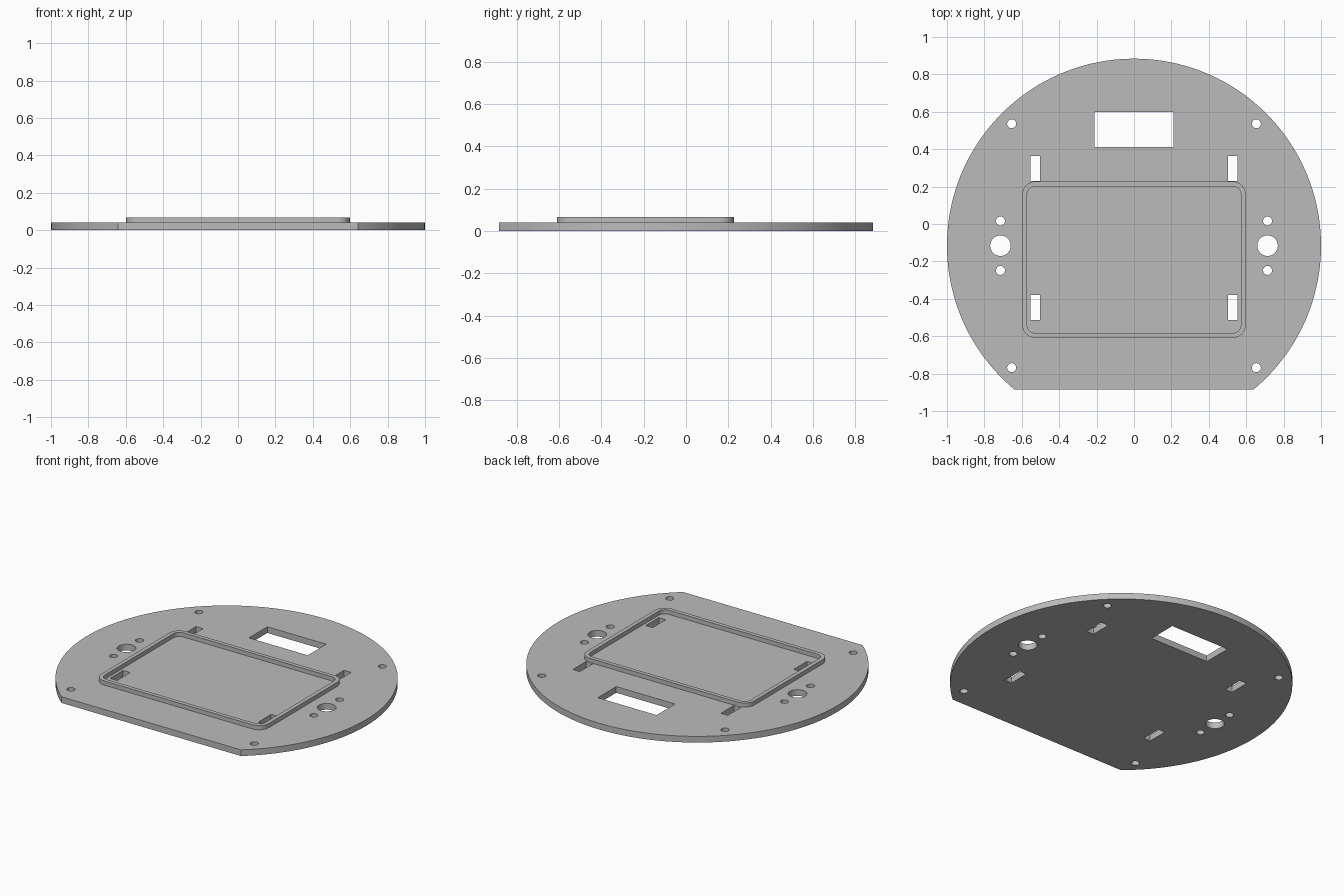
import bpy, bmesh, math

if "Cube" in bpy.data.objects:
    bpy.data.objects.remove(bpy.data.objects["Cube"])

PLATE_TOP, RIM_TOP = 0.04, 0.067
CENTRE_Y = -0.116   # middle of the round plate
FRONT_Y = -0.884    # straight front edge

grey = bpy.data.materials.new("plain_grey")
grey.use_nodes = True
grey.diffuse_color = (0.5, 0.5, 0.5, 1)
bsdf = next(n for n in grey.node_tree.nodes if n.type == 'BSDF_PRINCIPLED')
bsdf.inputs["Base Color"].default_value = grey.diffuse_color


def arc(cx, cy, r, start, end, n):
    """Points along an arc, both ends included."""
    return [(cx + r * math.cos(start + (end - start) * i / n),
             cy + r * math.sin(start + (end - start) * i / n)) for i in range(n + 1)]


def circle(cx, cy, r, n=32):
    return arc(cx, cy, r, 0, math.tau, n)[:-1]


def rect(x0, x1, y0, y1):
    return [(x0, y0), (x1, y0), (x1, y1), (x0, y1)]


def rounded_rect(hx, y0, y1, r):
    pts = []
    corners = [(hx - r, y1 - r), (r - hx, y1 - r), (r - hx, y0 + r), (hx - r, y0 + r)]
    for i, (cx, cy) in enumerate(corners):
        a = i * math.pi / 2
        pts += arc(cx, cy, r, a, a + math.pi / 2, 8)
    return pts


def extruded(name, loops, z0, z1):
    """Fill an outline with its holes and give it thickness."""
    curve = bpy.data.curves.new(name, 'CURVE')
    curve.dimensions = '2D'
    curve.fill_mode = 'BOTH'
    curve.extrude = (z1 - z0) / 2
    for loop in loops:
        spline = curve.splines.new('POLY')
        spline.points.add(len(loop) - 1)
        for point, (x, y) in zip(spline.points, loop):
            point.co = (x, y, 0, 1)
        spline.use_cyclic_u = True
    source = bpy.data.objects.new(name + "_outline", curve)
    bpy.context.collection.objects.link(source)
    bpy.context.view_layer.update()
    mesh = bpy.data.meshes.new_from_object(
        source.evaluated_get(bpy.context.evaluated_depsgraph_get()))
    bpy.data.objects.remove(source)

    # Weld caps to walls and lift to height
    bm = bmesh.new()
    bm.from_mesh(mesh)
    bmesh.ops.remove_doubles(bm, verts=bm.verts, dist=1e-5)
    bmesh.ops.recalc_face_normals(bm, faces=bm.faces)
    bmesh.ops.translate(bm, verts=bm.verts, vec=(0, 0, (z0 + z1) / 2))
    bm.to_mesh(mesh)
    bm.free()
    mesh.materials.clear()
    mesh.materials.append(grey)
    obj = bpy.data.objects.new(name, mesh)
    bpy.context.collection.objects.link(obj)
    bpy.ops.object.select_all(action='DESELECT')
    obj.select_set(True)
    bpy.context.view_layer.objects.active = obj
    bpy.ops.object.shade_smooth_by_angle(angle=math.radians(30))
    return obj


# Base plate: a disc with a straight front edge
cut = math.asin(FRONT_Y - CENTRE_Y + 0.0) if FRONT_Y - CENTRE_Y > -1 else 0
loops = [arc(0, CENTRE_Y, 1.0, cut, math.pi - cut, 128)]

# Rear window
loops.append(rect(-0.21, 0.21, 0.411, 0.599))

# Mirrored holes and slots
for s in (-1, 1):
    for dy in (-0.652, 0.652):
        loops.append(circle(s * 0.654, CENTRE_Y + dy, 0.024))   # mounting holes
    for dy in (-0.132, 0.132):
        loops.append(circle(s * 0.714, CENTRE_Y + dy, 0.024))   # small side holes
    loops.append(circle(s * 0.714, CENTRE_Y, 0.055))            # large side hole
    x0, x1 = sorted((s * 0.503, s * 0.553))
    for y in (-0.513, 0.23):
        loops.append(rect(x0, x1, y, y + 0.133))                # strap slots

extruded("base_plate", loops, 0, PLATE_TOP)

# Raised rim around the tray
extruded("tray_rim", [rounded_rect(0.598, -0.609, 0.227, 0.07),
                      rounded_rect(0.572, -0.583, 0.201, 0.044)], PLATE_TOP, RIM_TOP)
